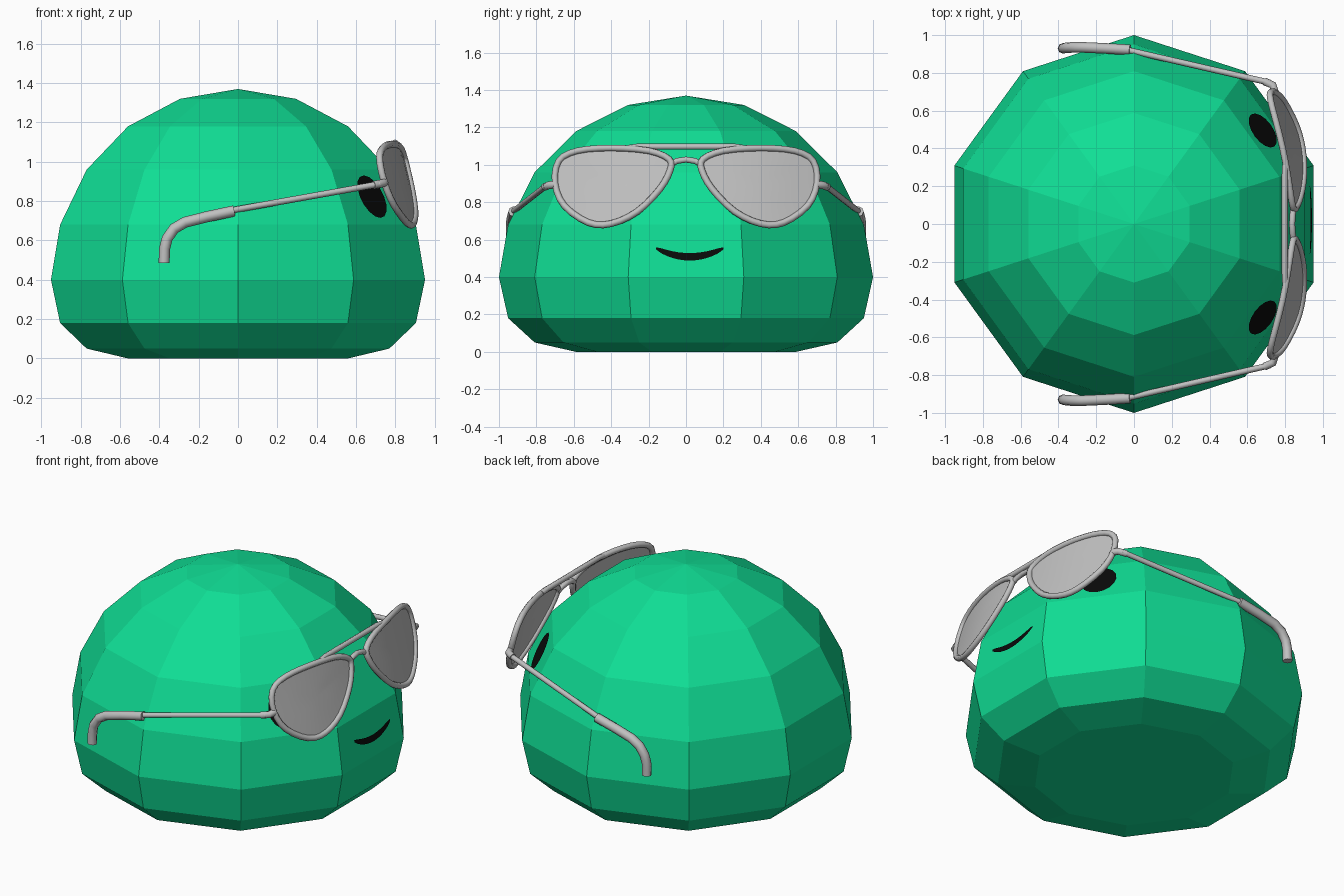
import bpy, bmesh, math
from mathutils import Vector

if "Cube" in bpy.data.objects:
    bpy.data.objects.remove(bpy.data.objects["Cube"], do_unlink=True)


def material(name, rgb, rough=0.6):
    m = bpy.data.materials.new(name)
    m.use_nodes = True
    m.diffuse_color = (*rgb, 1)
    bsdf = m.node_tree.nodes["Principled BSDF"]
    bsdf.inputs["Base Color"].default_value = (*rgb, 1)
    bsdf.inputs["Roughness"].default_value = rough
    return m


GREEN = material("green", (0.005, 0.73, 0.30))
GREY = material("light grey", (0.53, 0.53, 0.53))
BLACK = material("black", (0.003, 0.003, 0.003))


def add_mesh(name, mesh, mat, smooth=False):
    ob = bpy.data.objects.new(name, mesh)
    bpy.context.collection.objects.link(ob)
    mesh.materials.clear()
    mesh.materials.append(mat)
    for p in mesh.polygons:
        p.use_smooth = smooth
    return ob


def from_bmesh(name, bm, mat, smooth=False):
    mesh = bpy.data.meshes.new(name)
    bm.to_mesh(mesh)
    bm.free()
    return add_mesh(name, mesh, mat, smooth)


def tube(name, pts, radius, closed=False):
    """Round rod along a path, turned into a mesh."""
    cu = bpy.data.curves.new(name + "_path", "CURVE")
    cu.dimensions = "3D"
    cu.bevel_depth = radius
    cu.bevel_resolution = 2
    cu.use_fill_caps = True
    sp = cu.splines.new("POLY")
    sp.points.add(len(pts) - 1)
    for p, co in zip(sp.points, pts):
        p.co = (*co, 1)
    sp.use_cyclic_u = closed
    tmp = bpy.data.objects.new(name + "_path", cu)
    bpy.context.collection.objects.link(tmp)
    dg = bpy.context.evaluated_depsgraph_get()
    mesh = bpy.data.meshes.new_from_object(tmp.evaluated_get(dg))
    bpy.data.objects.remove(tmp, do_unlink=True)
    mesh.name = name
    ob = add_mesh(name, mesh, GREY, True)
    bpy.ops.object.select_all(action="DESELECT")
    ob.select_set(True)
    bpy.context.view_layer.objects.active = ob
    bpy.ops.object.shade_smooth_by_angle(angle=math.radians(50))
    return ob


def smooth_loop(pts, steps=3):
    """Closed Catmull-Rom curve through 2D points."""
    out, n = [], len(pts)
    for i in range(n):
        a, b, c, d = (Vector(pts[(i + k) % n]) for k in (-1, 0, 1, 2))
        for s in range(steps):
            t = s / steps
            out.append(0.5 * (2 * b + (c - a) * t + (2 * a - 5 * b + 4 * c - d) * t * t
                              + (3 * b - a - 3 * c + d) * t ** 3))
    return out


# Body: faceted ten-sided dome with a flattened base
RINGS = [(0.31, 0.0), (0.588, 0.0), (0.809, 0.05), (0.951, 0.18), (1.0, 0.40),
         (0.951, 0.68), (0.809, 0.96), (0.588, 1.18), (0.31, 1.32)]
bm = bmesh.new()
rings = []
for r, z in RINGS:
    rings.append([bm.verts.new((r * math.cos(math.radians(18 + 36 * k)),
                                r * math.sin(math.radians(18 + 36 * k)), z)) for k in range(10)])
for lo, hi in zip(rings, rings[1:]):
    for k in range(10):
        j = (k + 1) % 10
        bm.faces.new((lo[k], lo[j], hi[j], hi[k]))
bm.faces.new(rings[0][::-1])
apex = bm.verts.new((0, 0, 1.37))
for k in range(10):
    bm.faces.new((rings[-1][k], rings[-1][(k + 1) % 10], apex))
bmesh.ops.recalc_face_normals(bm, faces=bm.faces)
from_bmesh("body", bm, GREEN)

# Eyes: thin round plates lying on the two diagonal upper facets
C18 = math.cos(math.radians(18))
for sign, side in ((1, "left"), (-1, "right")):
    a = math.radians(36 * sign)
    out = Vector((math.cos(a), math.sin(a), 0))
    across = Vector((-math.sin(a), math.cos(a), 0))
    up = (out * (0.809 - 0.951) * C18 + Vector((0, 0, 0.28))).normalized()
    normal = across.cross(up).normalized()
    centre = out * 0.88 * C18 + Vector((0, 0, 0.82))
    bm = bmesh.new()
    verts = [bm.verts.new(centre + normal * 0.006 + across * 0.105 * math.cos(t) + up * 0.12 * math.sin(t))
             for t in (math.tau * k / 16 for k in range(16))]
    bm.faces.new(verts)
    from_bmesh(side + "_eye", bm, BLACK)

# Mouth: thin curved strip on the front facet
bm = bmesh.new()
rows = []
for i in range(13):
    u = -1 + i / 6
    mid = 0.508 + 0.045 * u * u
    half = 0.006 + 0.014 * math.sqrt(max(0, 1 - u * u))
    rows.append([bm.verts.new((0.957 - (z - 0.40) * 0.168, 0.02 + 0.18 * u, z))
                 for z in (mid - half, mid + half)])
for p, q in zip(rows, rows[1:]):
    bm.faces.new((p[0], q[0], q[1], p[1]))
from_bmesh("mouth", bm, BLACK)


# Glasses: lenses lie on a tilted surface that wraps back at the sides
def lens_point(y, z, sign):
    x = 0.81 - 0.256 * (z - 1.0) - 0.22 * (y - 0.4) - 0.3 * (y - 0.4) ** 2
    return Vector((x, sign * y, z))


OUTLINE = [(0.09, 1.03), (0.20, 1.075), (0.40, 1.09), (0.58, 1.075), (0.68, 1.02), (0.70, 0.90),
           (0.65, 0.78), (0.52, 0.69), (0.40, 0.685), (0.26, 0.75), (0.14, 0.87), (0.085, 0.97)]
loop = smooth_loop(OUTLINE)
mid = Vector((0.41, 0.90))
for sign, side in ((1, "left"), (-1, "right")):
    tube(side + "_lens_rim", [lens_point(p.x, p.y, sign) for p in loop], 0.018, True)

    bm = bmesh.new()
    rows = [[bm.verts.new(lens_point(*(mid + (p - mid) * f), sign)) for p in loop] for f in (1, 0.66, 0.33)]
    n = len(loop)
    hub = bm.verts.new(lens_point(mid.x, mid.y, sign))
    for k in range(n):
        j = (k + 1) % n
        for p, q in zip(rows, rows[1:]):
            bm.faces.new((p[k], p[j], q[j], q[k]))
        bm.faces.new((rows[-1][k], rows[-1][j], hub))
    bm.normal_update()
    bmesh.ops.reverse_faces(bm, faces=[f for f in bm.faces if f.normal.x < 0])
    from_bmesh(side + "_lens", bm, GREY, True)

    # Hinge, arm and ear hook
    tube(side + "_hinge", [(0.745, sign * 0.70, 0.895), (0.735, sign * 0.735, 0.89),
                           (0.69, sign * 0.755, 0.882)], 0.021)
    tube(side + "_arm", [(0.72, sign * 0.748, 0.887), (-0.03, sign * 0.92, 0.753)], 0.016)
    tube(side + "_ear_hook", [(-0.02, sign * 0.922, 0.75), (-0.16, sign * 0.93, 0.72), (-0.27, sign * 0.935, 0.692),
                              (-0.325, sign * 0.935, 0.66), (-0.36, sign * 0.933, 0.61),
                              (-0.373, sign * 0.93, 0.56), (-0.376, sign * 0.93, 0.485)], 0.028)

# Brow bar and nose bridge
tube("brow_bar", [(0.80, -0.31, 1.09), (0.798, -0.26, 1.097), (0.798, 0.26, 1.097), (0.80, 0.31, 1.09)], 0.016)
tube("nose_bridge", [(0.845, -0.085, 1.0), (0.84, -0.05, 1.02), (0.837, 0, 1.028),
                     (0.84, 0.05, 1.02), (0.845, 0.085, 1.0)], 0.016)
